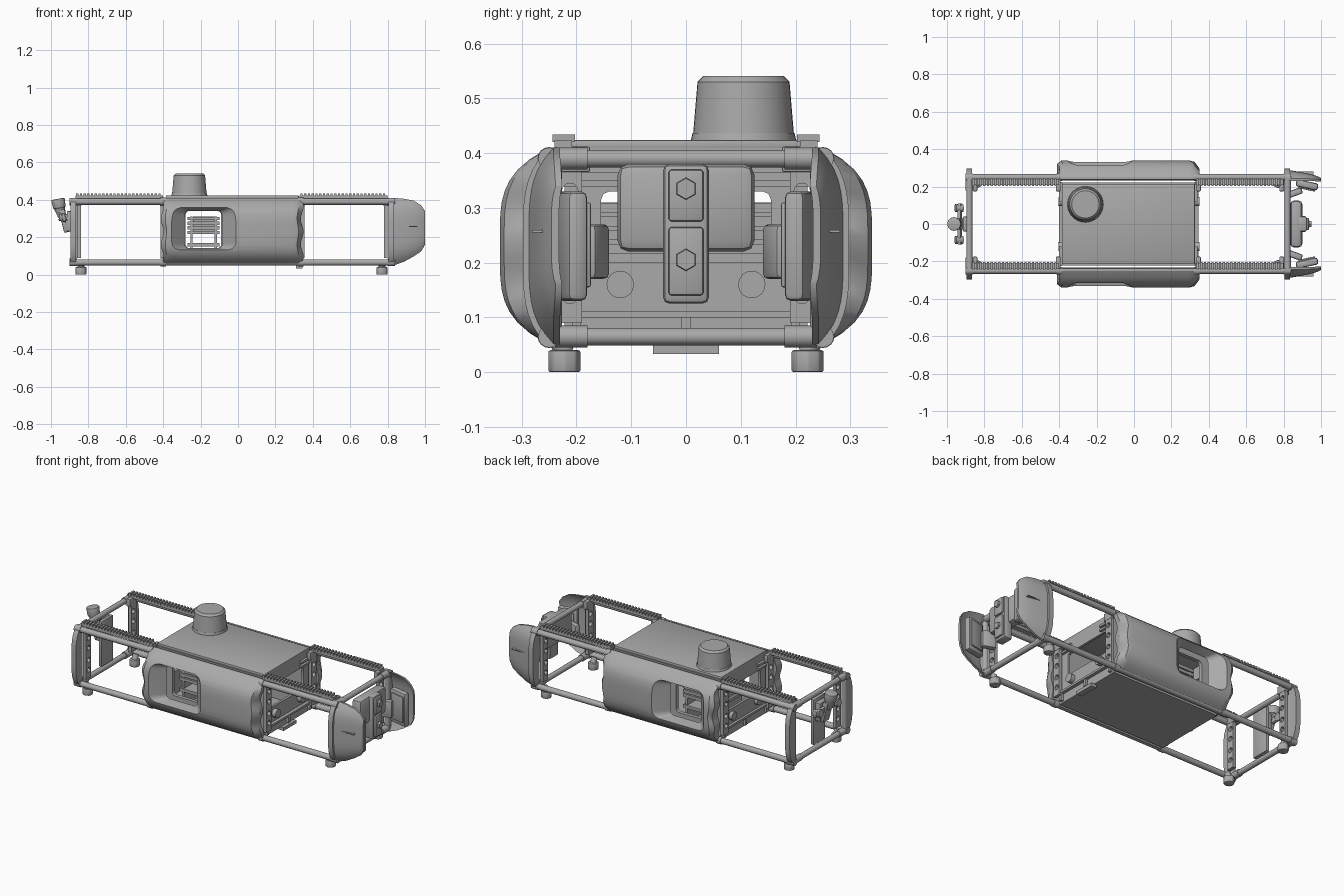
import bpy, bmesh, math
from mathutils import Matrix, Vector

if "Cube" in bpy.data.objects:
    bpy.data.objects.remove(bpy.data.objects["Cube"])

grey = bpy.data.materials.new("plain grey")
grey.use_nodes = True
grey.diffuse_color = (0.4, 0.4, 0.4, 1)
grey.node_tree.nodes["Principled BSDF"].inputs["Base Color"].default_value = grey.diffuse_color
parts = []


def finish(name, bm, mirror=False, bevel=0):
    bmesh.ops.recalc_face_normals(bm, faces=bm.faces[:])
    if bevel:
        bmesh.ops.bevel(bm, geom=bm.edges[:], offset=bevel, segments=2, profile=0.5, affect='EDGES')
    me = bpy.data.meshes.new(name)
    bm.to_mesh(me)
    bm.free()
    me.materials.append(grey)
    ob = bpy.data.objects.new(name, me)
    bpy.context.collection.objects.link(ob)
    parts.append(ob)
    if mirror:
        add_mirror(ob)
    return ob


def add_mirror(ob):
    m = ob.modifiers.new("Mirror", 'MIRROR')
    m.use_axis = (False, True, False)
    m.use_mirror_merge = False


def add_cube(bm, x, y, z):
    size = (x[1] - x[0], y[1] - y[0], z[1] - z[0])
    mid = (sum(x) / 2, sum(y) / 2, sum(z) / 2)
    bmesh.ops.create_cube(bm, size=1, matrix=Matrix.Translation(mid) @ Matrix.Diagonal((*size, 1)))


def box(name, x, y, z, mirror=False, bevel=0, turn=None):
    bm = bmesh.new()
    add_cube(bm, x, y, z)
    if turn:
        mid = Vector((sum(x) / 2, sum(y) / 2, sum(z) / 2))
        bmesh.ops.rotate(bm, cent=mid, matrix=Matrix.Rotation(turn[1], 3, turn[0]), verts=bm.verts[:])
    return finish(name, bm, mirror, bevel)


def tube(name, p, q, r, r2=None, seg=16, mirror=False, bevel=0):
    p, q = Vector(p), Vector(q)
    d = q - p
    bm = bmesh.new()
    bmesh.ops.create_cone(bm, cap_ends=True, segments=seg, radius1=r, radius2=r2 or r, depth=d.length,
                          matrix=Matrix.Translation((p + q) / 2) @ d.to_track_quat('Z', 'Y').to_matrix().to_4x4())
    return finish(name, bm, mirror, bevel)


def loft(name, sections, mirror=False):
    bm = bmesh.new()
    rings = [[bm.verts.new(p) for p in s] for s in sections]
    n = len(rings[0])
    for a, b in zip(rings, rings[1:]):
        for i in range(n):
            j = (i + 1) % n
            bm.faces.new((a[i], a[j], b[j], b[i]))
    for cap in (rings[0], rings[-1]):
        half = n // 2
        for i in range(half - 1):
            bm.faces.new((cap[i], cap[i + 1], cap[n - 2 - i], cap[n - 1 - i]))
    return finish(name, bm, mirror)


def bow(x, y, bulge, z0, z1, inner, wave=0, n=18):
    """Closed crescent section: outer arc going up, inner arc coming down."""
    out, back = [], []
    for i in range(n + 1):
        s = 2 * i / n - 1
        f = 1 - s ** 4
        px = x + wave * math.cos(2.6 * math.pi * s)
        z = z0 + (z1 - z0) * i / n
        out.append((px, y + bulge * f, z))
        back.append((px, y - 0.012 + inner * f, z))
    return out + back[::-1]


def rounded(x0, x1, z0, z1, r, y):
    pts = []
    for cx, cz, a in ((x1 - r, z1 - r, 0), (x0 + r, z1 - r, 90), (x0 + r, z0 + r, 180), (x1 - r, z0 + r, 270)):
        for k in range(5):
            t = math.radians(a + k * 22.5)
            pts.append((cx + r * math.cos(t), y, cz + r * math.sin(t)))
    return pts


def cut(obs, cutter):
    for ob in obs:
        m = ob.modifiers.new("Cut", 'BOOLEAN')
        m.operation, m.solver, m.object = 'DIFFERENCE', 'EXACT', cutter
        bpy.context.view_layer.objects.active = ob
        bpy.ops.object.modifier_apply(modifier=m.name)
    parts.remove(cutter)
    bpy.data.objects.remove(cutter)


# Tubular frame: long rails, end crossbars and clamps
ENDS = (-0.88, 0.82)
for z, level in ((0.39, "top"), (0.065, "bottom")):
    tube(level + "_rail", (-0.88, 0.25, z), (0.82, 0.25, z), 0.017, mirror=True)
    for x in ENDS:
        tube(level + "_crossbar", (x, -0.25, z), (x, 0.25, z), 0.016)
        tube(level + "_clamp", (x, 0.18, z), (x, 0.25, z), 0.02, mirror=True)
        tube(level + "_corner_joint", (x - 0.02, 0.25, z), (x + 0.02, 0.25, z), 0.02, mirror=True)
    for x in (-0.4, 0.335):
        tube(level + "_collar", (x - 0.015, 0.25, z), (x + 0.015, 0.25, z), 0.021, mirror=True)
for x in ENDS:
    loft("bowed_end_post", [bow(x + d, 0.25, 0.048, 0.045, 0.41, 0.0) for d in (-0.015, 0.015)], True)
    tube("end_post", (x, 0.242, 0.06), (x, 0.242, 0.39), 0.016, mirror=True)

# Toothed tracks on the upper rails
for x0, x1 in ((-0.87, -0.4), (0.33, 0.8)):
    bm = bmesh.new()
    add_cube(bm, (x0, x1), (0.208, 0.24), (0.405, 0.423))
    for i in range(int((x1 - x0) / 0.02)):
        a = x0 + 0.004 + i * 0.02
        add_cube(bm, (a, a + 0.012), (0.203, 0.244), (0.42, 0.434))
    finish("toothed_track", bm, True)

# Perforated brackets, clips and feet
brackets = []
for x in (-0.85, -0.405, 0.345, 0.79):
    brackets.append(box("perforated_bracket", (x - 0.01, x + 0.01), (0.19, 0.237), (0.09, 0.38)))
    box("rail_clip", (x - 0.012, x + 0.012), (0.175, 0.24), (0.365, 0.412), True, 0.004)
for z in (0.14, 0.2, 0.27, 0.33):
    cut(brackets, tube("hole_cutter", (-1, 0.212, z), (1, 0.212, z), 0.015, seg=12))
for ob in brackets:
    add_mirror(ob)
for x in (-0.84, 0.77):
    tube("foot", (x, 0.222, 0), (x, 0.222, 0.04), 0.03, seg=8, mirror=True, bevel=0.004)
    tube("foot_stem", (x, 0.222, 0.035), (x, 0.235, 0.065), 0.018, mirror=True)

# Hollow central body
box("top_cover", (-0.385, 0.325), (-0.215, 0.215), (0.405, 0.424), bevel=0.004)
box("floor_plate", (-0.385, 0.325), (-0.222, 0.222), (0.05, 0.065))
box("underside_pad", (0.31, 0.345), (-0.06, 0.06), (0.033, 0.052))
side = box("body_side", (-0.385, 0.325), (0.2, 0.222), (0.05, 0.41))
ends = [box("body_end", (x, x + 0.015), (-0.205, 0.205), (0.06, 0.41)) for x in (-0.385, 0.31)]
cut(ends, box("window_cutter", (-1, 1), (-0.155, 0.155), (0.2, 0.33), bevel=0.015))
for x in (-0.4, 0.325):
    box("end_ledge", (x, x + 0.02), (-0.215, 0.215), (0.1, 0.112))
    for y in (-0.2, 0, 0.2):
        box("ledge_rib", (x, x + 0.016), (y - 0.008, y + 0.008), (0.06, 0.102))
    for z in (0.345, 0.37):
        box("end_slat", (x, x + 0.015), (0.12, 0.225), (z - 0.006, z + 0.006), True)
    tube("end_port", (x - 0.005, 0.12, 0.16), (x + 0.025, 0.12, 0.16), 0.025, mirror=True)

# Louvred unit seen through the side windows
for z in (0.16, 0.225, 0.25, 0.275, 0.3):
    box("louvre", (-0.27, -0.1), (-0.17, 0.17), (z - 0.009, z + 0.009))
for x in (-0.255, -0.125):
    box("louvre_post", (x, x + 0.012), (-0.165, 0.165), (0.065, 0.31))
box("inner_unit", (-0.24, -0.12), (-0.14, 0.14), (0.22, 0.31))

# Bulging side panels with tapered windows
panel = loft("side_panel", [
    bow(-0.405, 0.25, 0.072, 0.055, 0.405, 0.03, 0.008),
    bow(-0.385, 0.25, 0.09, 0.05, 0.41, 0.03, 0.004),
    bow(-0.36, 0.25, 0.09, 0.05, 0.41, 0.03),
    bow(0.295, 0.25, 0.09, 0.05, 0.41, 0.03),
    bow(0.32, 0.25, 0.082, 0.05, 0.41, 0.03, 0.004),
    bow(0.343, 0.25, 0.045, 0.055, 0.405, 0.025, 0.008)])
cut([panel, side], loft("opening_cutter", [
    rounded(-0.28, -0.09, 0.142, 0.34, 0.02, 0.15),
    rounded(-0.28, -0.09, 0.142, 0.34, 0.02, 0.262),
    rounded(-0.36, -0.005, 0.13, 0.37, 0.04, 0.345),
    rounded(-0.36, -0.005, 0.13, 0.37, 0.04, 0.4)]))
add_mirror(panel)
add_mirror(side)

# Round sensor tower
SX, SY = -0.26, 0.105
tube("sensor_flange", (SX, SY, 0.42), (SX, SY, 0.437), 0.097, 0.093, 40)
tube("sensor_drum", (SX, SY, 0.435), (SX, SY, 0.53), 0.092, 0.084, 40)
tube("sensor_cap", (SX, SY, 0.53), (SX, SY, 0.541), 0.084, 0.073, 40)

# Curved fins on the left end
loft("end_fin", [
    bow(0.835, 0.242, 0.045, 0.05, 0.41, 0.04),
    bow(0.89, 0.242, 0.036, 0.07, 0.405, 0.032),
    bow(0.94, 0.242, 0.026, 0.098, 0.395, 0.022),
    bow(0.98, 0.24, 0.016, 0.125, 0.37, 0.012),
    bow(1.0, 0.238, 0.008, 0.16, 0.34, 0.006)], True)
box("fin_groove", (0.88, 0.96), (0.262, 0.281), (0.255, 0.26), True)

# Side pods inside the fins
tilt = ('Z', math.radians(-12))
box("pod_body", (0.865, 0.985), (0.19, 0.228), (0.13, 0.33), True, 0.012, tilt)
box("pod_screen", (0.88, 0.97), (0.182, 0.195), (0.155, 0.31), True, 0.004, tilt)
box("pod_arm", (0.82, 0.9), (0.15, 0.185), (0.17, 0.27), True, 0.01, ('Z', math.radians(20)))

# Middle bracket and button column
box("middle_housing", (0.835, 0.9), (-0.125, 0.125), (0.22, 0.38), bevel=0.02)
box("button_column", (0.87, 0.925), (-0.042, 0.042), (0.125, 0.38), bevel=0.012)
for z0, z1 in ((0.14, 0.265), (0.275, 0.37)):
    box("column_face", (0.92, 0.936), (-0.032, 0.032), (z0, z1), bevel=0.006)
for z in (0.205, 0.335):
    tube("column_button", (0.93, 0, z), (0.948, 0, z), 0.021, 0.019, seg=6)

# Jointed camera on the right end
box("mount_plate", (-0.885, -0.865), (-0.055, 0.055), (0.09, 0.36), bevel=0.003)
box("mount_block", (-0.915, -0.88), (-0.04, 0.04), (0.23, 0.34), bevel=0.006)
lean = ('Y', math.radians(-14))
box("tilt_crosspiece", (-0.94, -0.922), (-0.11, 0.11), (0.285, 0.325), False, 0.005, lean)
box("tilt_arm", (-0.945, -0.912), (-0.03, 0.03), (0.225, 0.35), False, 0.006, lean)
for y in (-0.085, 0.085):
    tube("tilt_knob", (-0.955, y, 0.31), (-0.915, y, 0.3), 0.022)
tube("camera_neck", (-0.94, 0, 0.31), (-0.957, 0, 0.365), 0.022, 0.03)
tube("camera_head", (-0.954, 0, 0.355), (-0.963, 0, 0.405), 0.034, 0.037, 20, bevel=0.005)

# Smooth curved surfaces while keeping the corners crisp
bpy.ops.object.select_all(action='DESELECT')
for ob in parts:
    ob.select_set(True)
bpy.context.view_layer.objects.active = parts[0]
bpy.ops.object.shade_smooth_by_angle(angle=math.radians(30))
